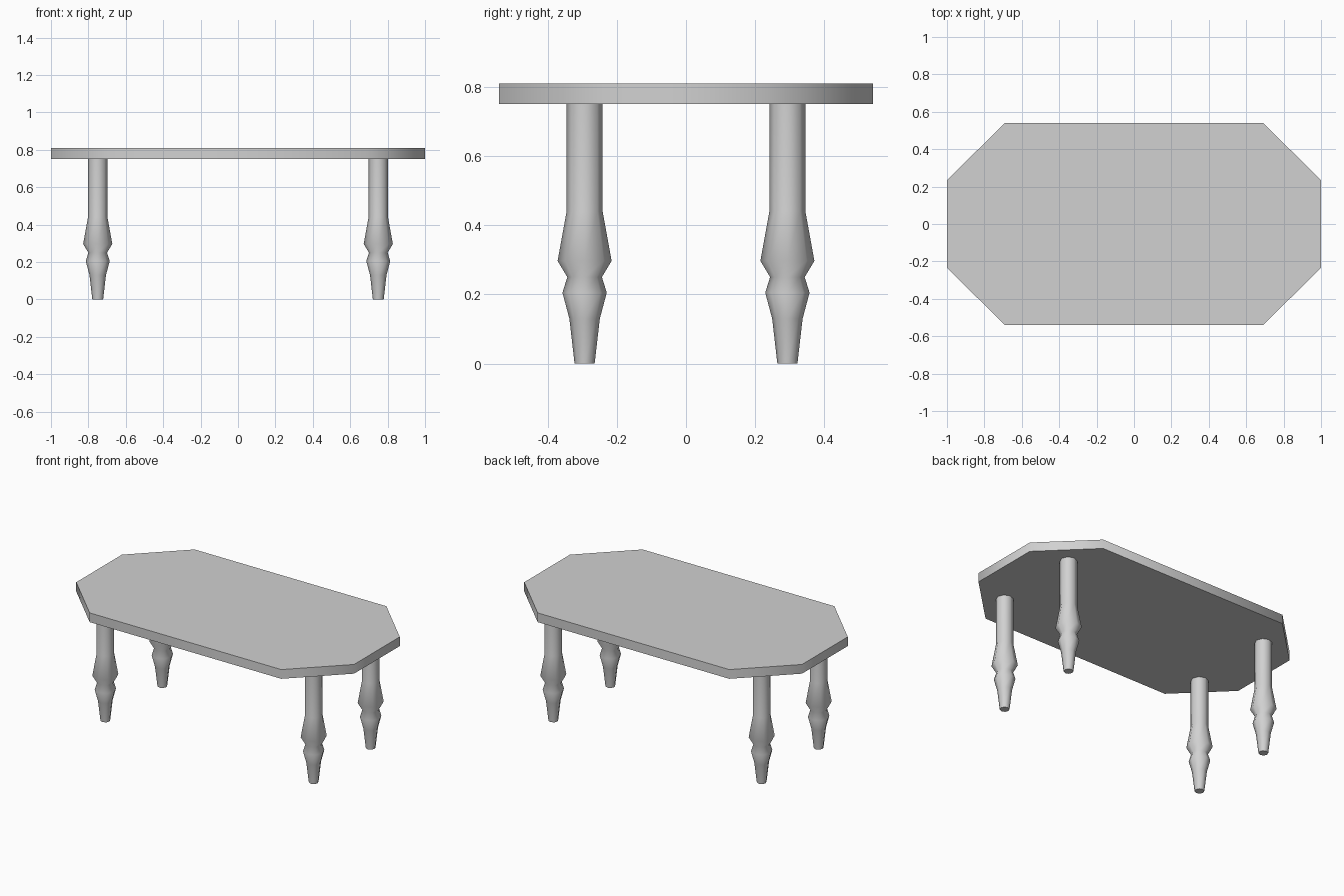
import bpy
import bmesh
from math import cos, sin, pi, radians

cube = bpy.data.objects.get("Cube")
if cube:
    bpy.data.objects.remove(cube, do_unlink=True)

GREY = (0.64, 0.64, 0.64, 1)
grey = bpy.data.materials.new("plain grey")
grey.use_nodes = True
grey.diffuse_color = GREY
grey.node_tree.nodes["Principled BSDF"].inputs["Base Color"].default_value = GREY


def loft(name, rings):
    """Skin a stack of equal-sized point rings, listed bottom to top, and cap both ends."""
    bm = bmesh.new()
    loops = [[bm.verts.new(p) for p in ring] for ring in rings]
    for low, high in zip(loops, loops[1:]):
        for i in range(len(low)):
            j = (i + 1) % len(low)
            bm.faces.new((low[i], low[j], high[j], high[i]))
    bm.faces.new(loops[0][::-1])
    bm.faces.new(loops[-1])
    for face in bm.faces:
        face.smooth = True
    mesh = bpy.data.meshes.new(name)
    bm.to_mesh(mesh)
    bm.free()
    mesh.set_sharp_from_angle(angle=radians(60))
    mesh.materials.append(grey)
    return mesh


def place(name, mesh, location=(0, 0, 0)):
    obj = bpy.data.objects.new(name, mesh)
    obj.location = location
    bpy.context.collection.objects.link(obj)


# Tabletop: rectangle with clipped corners
corners = [(1, 0.235), (0.69, 0.54)]
quarter = corners + [(-x, y) for x, y in reversed(corners)]
outline = quarter + [(-x, -y) for x, y in quarter]
place("tabletop", loft("tabletop", [[(x, y, z) for x, y in outline] for z in (0.75, 0.81)]))

# Turned legs: eight-sided, as (radius, height) from foot to top
SIDES = 8
profile = [(0.029, 0), (0.044, 0.13), (0.064, 0.205), (0.05, 0.25),
           (0.078, 0.297), (0.052, 0.44), (0.052, 0.75)]
leg = loft("turned_leg", [[(r * cos(2 * pi * i / SIDES), r * sin(2 * pi * i / SIDES), z)
                           for i in range(SIDES)] for r, z in profile])
for side, x in (("left", 0.75), ("right", -0.75)):
    for end, y in (("front", -0.293), ("back", 0.293)):
        place(f"{end}_{side}_leg", leg, (x, y, 0))
